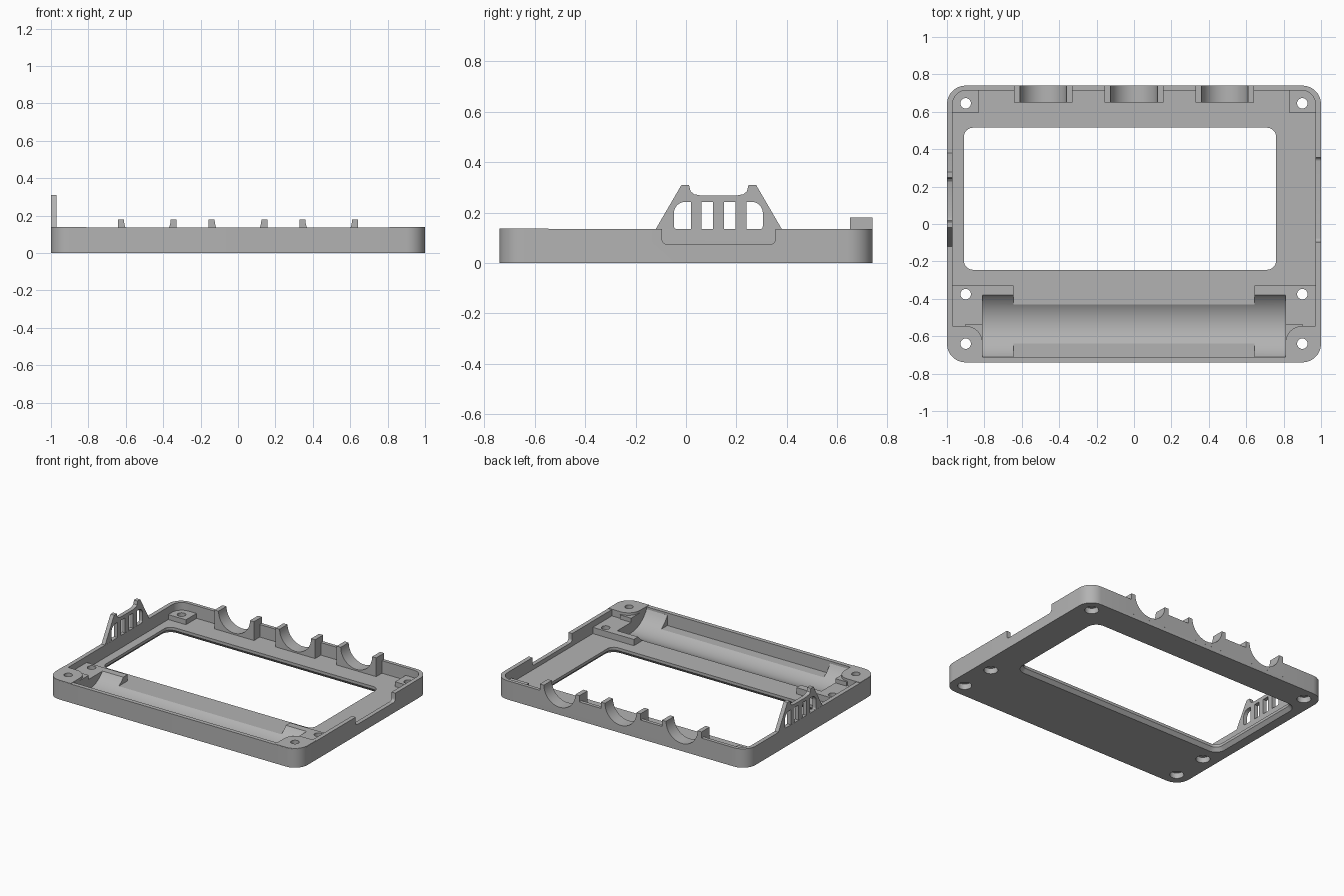
import bpy, bmesh
from math import sin, cos, pi, radians

cube = bpy.data.objects.get("Cube")
if cube:
    bpy.data.objects.remove(cube, do_unlink=True)

grey = bpy.data.materials.new("plain_grey")
grey.use_nodes = True
grey.diffuse_color = (0.45, 0.45, 0.45, 1)
grey.node_tree.nodes["Principled BSDF"].inputs["Base Color"].default_value = grey.diffuse_color

AXES = {"x": lambda a, b, c: (c, a, b),
        "y": lambda a, b, c: (a, c, b),
        "z": lambda a, b, c: (a, b, c)}


def rounded(x0, x1, y0, y1, radii, steps=8):
    """Rounded rectangle outline; radii start at low-x low-y, counter-clockwise."""
    if not isinstance(radii, tuple):
        radii = (radii,) * 4
    corners = ((x0, y0, 1, 1), (x1, y0, -1, 1), (x1, y1, -1, -1), (x0, y1, 1, -1))
    pts = []
    for i, ((x, y, sx, sy), r) in enumerate(zip(corners, radii)):
        n = steps if r else 0
        for k in range(n + 1):
            a = pi + i * pi / 2 + k / max(n, 1) * pi / 2
            pts.append((x + sx * r + r * cos(a), y + sy * r + r * sin(a)))
    return pts


def circle(x, y, r, n=48):
    return [(x + r * cos(2 * pi * k / n), y + r * sin(2 * pi * k / n)) for k in range(n)]


def loft(name, pts, c0, c1, axis="z", end=None, side=1):
    """Solid between two outlines along an axis; side=-1 mirrors it in x."""
    bm = bmesh.new()
    rings = []
    for outline, c in ((pts, c0), (end or pts, c1)):
        ring = []
        for a, b in outline:
            x, y, z = AXES[axis](a, b, c)
            ring.append(bm.verts.new((x * side, y, z)))
        rings.append(ring)
    low, high = rings
    bm.faces.new(low)
    bm.faces.new(high)
    for i in range(len(low)):
        j = (i + 1) % len(low)
        bm.faces.new((low[i], low[j], high[j], high[i]))
    bmesh.ops.recalc_face_normals(bm, faces=bm.faces)
    mesh = bpy.data.meshes.new(name)
    bm.to_mesh(mesh)
    bm.free()
    mesh.materials.append(grey)
    obj = bpy.data.objects.new(name, mesh)
    bpy.context.collection.objects.link(obj)
    return obj


def combine(target, tool, operation):
    mod = target.modifiers.new("combine", "BOOLEAN")
    mod.operation, mod.solver, mod.object = operation, "EXACT", tool
    bpy.ops.object.select_all(action="DESELECT")
    bpy.context.view_layer.objects.active = target
    target.select_set(True)
    bpy.ops.object.modifier_apply(modifier=mod.name)
    bpy.data.objects.remove(tool, do_unlink=True)


def add(target, *args, **kw):
    combine(target, loft("addition", *args, **kw), "UNION")


def cut(target, *args, **kw):
    combine(target, loft("cutter", *args, **kw), "DIFFERENCE")


FLOOR, WALL = 0.045, 0.135

# Tray with a thin rim
frame = loft("frame", rounded(-1, 1, -0.74, 0.74, 0.1), 0, WALL)
cut(frame, rounded(-0.97, 0.97, -0.71, 0.715, 0.075), FLOOR, 0.4)

# Screw bosses, cradle blocks and front corner posts
for s in (-1, 1):
    add(frame, rounded(0.83, 0.985, 0.595, 0.728, (0, 0, 0.08, 0)), 0.02, 0.08, side=s)
    add(frame, rounded(0.645, 0.985, -0.725, -0.33, (0, 0.08, 0, 0)), 0.02, 0.09, side=s)
    add(frame, rounded(0.645, 0.9, -0.724, -0.535, 0), 0.021, 0.12, side=s)
    add(frame, rounded(0.81, 0.999, -0.739, -0.545, (0, 0.099, 0, 0.09)), 0.022, 0.138, side=s)

# Rear cable supports with round seats
for x in (-0.485, 0, 0.485):
    add(frame, rounded(x - 0.157, x + 0.157, 0.03, 0.18, 0), 0.65, 0.7402, axis="y")
for x in (-0.485, 0, 0.485):
    cut(frame, circle(x, 0.18, 0.125), 0.6, 0.8, axis="y")

# Long cylindrical trough across the front
arc = [radians(-61 + 122 * k / 24) for k in range(25)]
trough = [(-0.535 + 0.2 * sin(a), 0.215 - 0.2 * cos(a)) for a in arc]
trough += [(trough[-1][0], 0.4), (trough[0][0], 0.4)]
cut(frame, trough, -0.81, 0.81, axis="x")

# Window with a bevelled underside
cut(frame, rounded(-0.91, 0.76, -0.245, 0.515, 0.05), -0.1, 0.3)
cut(frame, rounded(-0.94, 0.79, -0.275, 0.545, 0.08), -0.01, 0.025,
    end=rounded(-0.91, 0.76, -0.245, 0.515, 0.05))

# Countersunk screw holes
for s in (-1, 1):
    for y in (0.645, -0.375, -0.64):
        cut(frame, circle(0.9, y, 0.028, 32), -0.1, 0.3, side=s)
        cut(frame, circle(0.9, y, 0.046, 32), -0.1, 0.04, side=s)

# Notch in the left wall
cut(frame, rounded(-0.095, 0.355, 0.075, 0.3, (0.02, 0.02, 0, 0)), 0.95, 1.1, axis="x")

# Slotted guard standing on the right wall
outline = [(-0.135, 0.1), (-0.12, 0.135), (-0.018, 0.31), (0.012, 0.31), (0.018, 0.285),
           (0.032, 0.273), (0.06, 0.268)]
outline += [(0.26 - y, z) for y, z in reversed(outline)]
guard = loft("side_guard", outline, -0.9995, -0.9705, axis="x")
for y0, y1, radii in ((-0.048, 0.02, (0.015, 0, 0, 0.045)), (0.062, 0.108, 0),
                      (0.15, 0.197, 0), (0.24, 0.305, (0, 0.015, 0.045, 0))):
    cut(guard, rounded(y0, y1, 0.133, 0.243, radii), -1.1, -0.9, axis="x")

for obj in (frame, guard):
    bpy.ops.object.select_all(action="DESELECT")
    bpy.context.view_layer.objects.active = obj
    obj.select_set(True)
    bpy.ops.object.shade_smooth_by_angle(angle=radians(30))
